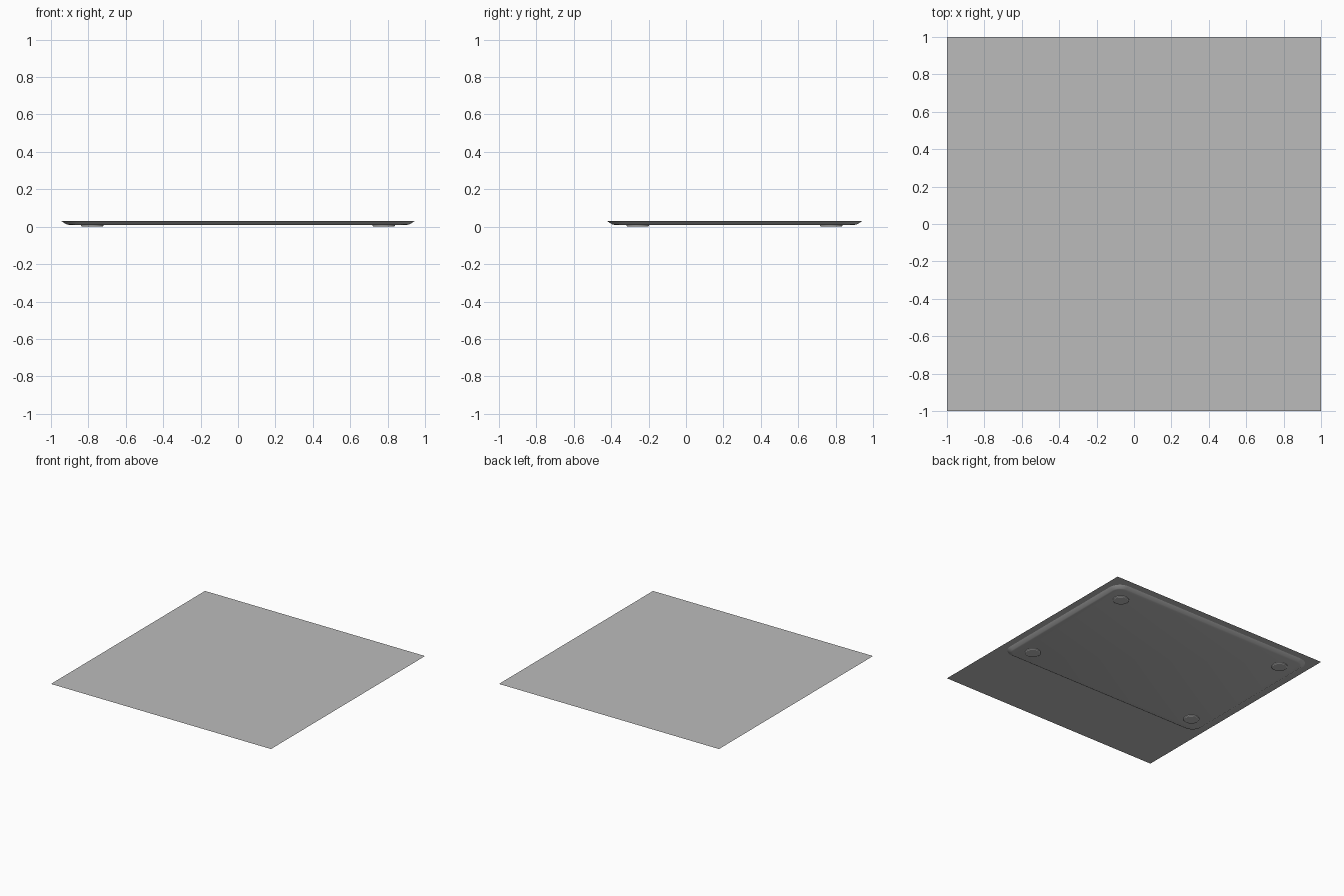
import bpy, bmesh, math

cube = bpy.data.objects.get("Cube")
if cube:
    bpy.data.objects.remove(cube, do_unlink=True)

grey = bpy.data.materials.new("mid grey")
grey.use_nodes = True
colour = (0.5, 0.5, 0.5, 1)
grey.diffuse_color = colour
grey.node_tree.nodes["Principled BSDF"].inputs["Base Color"].default_value = colour


def finish(name, bm, smooth=True):
    mesh = bpy.data.meshes.new(name)
    bm.to_mesh(mesh)
    bm.free()
    mesh.materials.append(grey)
    obj = bpy.data.objects.new(name, mesh)
    bpy.context.collection.objects.link(obj)
    if smooth:
        bpy.ops.object.select_all(action='DESELECT')
        obj.select_set(True)
        bpy.context.view_layer.objects.active = obj
        bpy.ops.object.shade_smooth_by_angle(angle=math.radians(20))
    return obj


def rounded_ring(cx, cy, hx, hy, radius, steps=8):
    """Counter-clockwise outline of a rounded rectangle."""
    points = []
    for i, (sx, sy) in enumerate(((1, 1), (-1, 1), (-1, -1), (1, -1))):
        for k in range(steps + 1):
            a = math.pi / 2 * (i + k / steps)
            points.append((cx + sx * (hx - radius) + radius * math.cos(a),
                           cy + sy * (hy - radius) + radius * math.sin(a)))
    return points


def loft(bm, rings):
    """Skin outlines from top to bottom and close the lowest one."""
    loops = [[bm.verts.new((x, y, z)) for x, y in ring] for ring, z in rings]
    for upper, lower in zip(loops, loops[1:]):
        n = len(upper)
        for i in range(n):
            j = (i + 1) % n
            bm.faces.new((upper[j], upper[i], lower[i], lower[j]))
    bm.faces.new(loops[-1][::-1])


# Thin square top sheet
bm = bmesh.new()
bmesh.ops.create_grid(bm, x_segments=1, y_segments=1, size=1)
sheet = finish("top_sheet", bm, smooth=False)
sheet.location.z = 0.031

# Shallow base with rounded corners and sloping sides, set toward the back
bm = bmesh.new()
profile = [(0, 0.03), (0.027, 0.013), (0.04, 0.01)]
loft(bm, [(rounded_ring(0, 0.26, 0.945 - d, 0.682 - d, 0.1 - d), z) for d, z in profile])
finish("base_tray", bm)

# Four round feet with a small chamfer
for side, x in (("right", -0.78), ("left", 0.78)):
    for end, y in (("front", -0.257), ("back", 0.776)):
        bm = bmesh.new()
        loft(bm, [(rounded_ring(x, y, r, r, r - 0.0001), z)
                  for r, z in ((0.06, 0.01), (0.06, 0.004), (0.054, 0))])
        bmesh.ops.remove_doubles(bm, verts=bm.verts, dist=0.001)
        finish(f"{end}_{side}_foot", bm)
